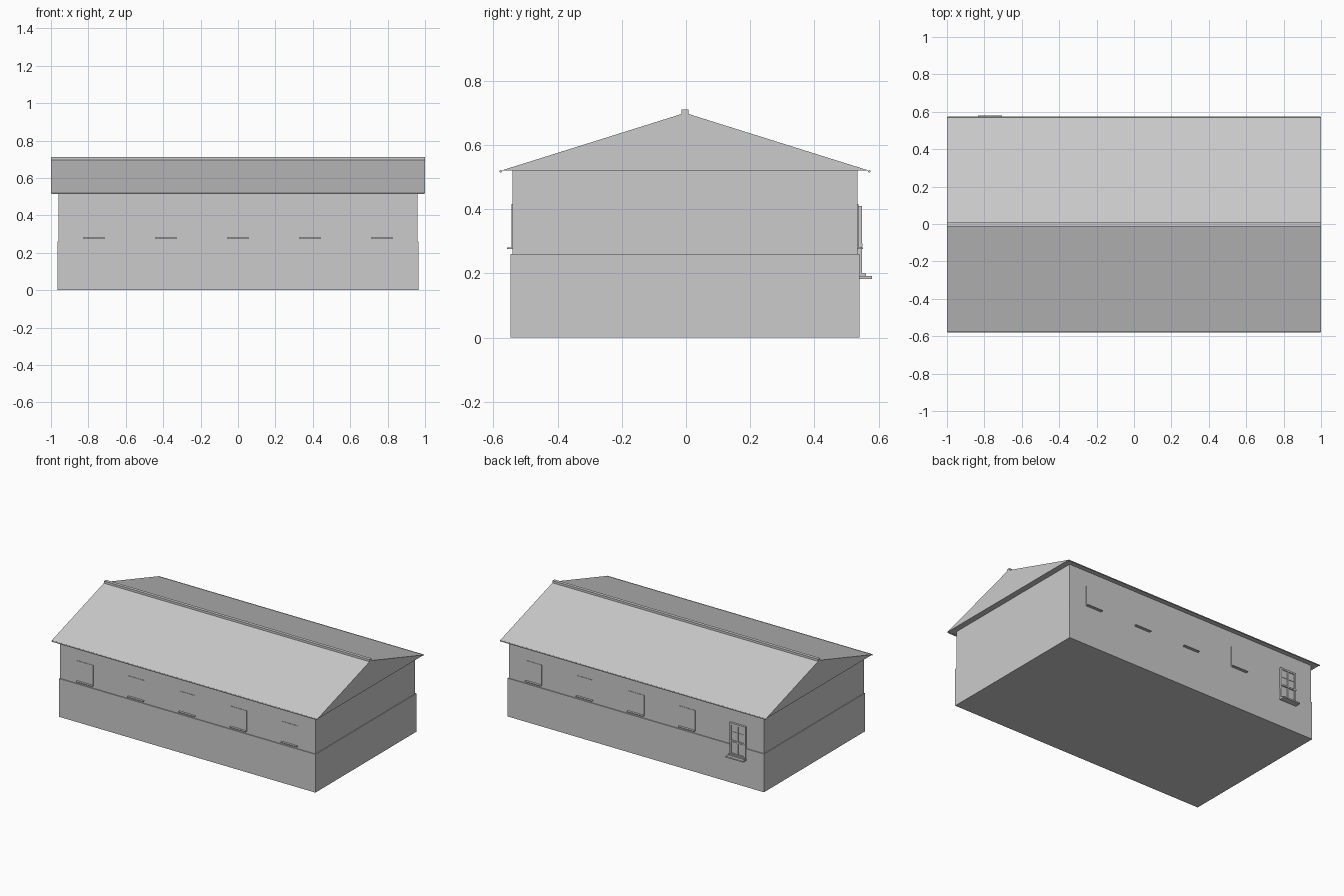
import bpy
import bmesh
import math

if "Cube" in bpy.data.objects:
    bpy.data.objects.remove(bpy.data.objects["Cube"], do_unlink=True)

grey = bpy.data.materials.new("plain_grey")
grey.use_nodes = True
colour = (0.6, 0.6, 0.6, 1)
grey.diffuse_color = colour
grey.node_tree.nodes["Principled BSDF"].inputs["Base Color"].default_value = colour

MID = -0.003        # the building's centre line in y
LOWER = 0.543       # half depths of the two wall bands
UPPER = 0.537
EAVE = 0.574
WINDOW_W = 0.12
WINDOWS = [-0.77, -0.385, 0, 0.385, 0.77]


def finish(name, bm):
    bmesh.ops.recalc_face_normals(bm, faces=bm.faces)
    mesh = bpy.data.meshes.new(name)
    bm.to_mesh(mesh)
    bm.free()
    mesh.materials.append(grey)
    obj = bpy.data.objects.new(name, mesh)
    bpy.context.collection.objects.link(obj)
    return obj


def box(name, x, y, z):
    """Box from (low, high) pairs on each axis."""
    bm = bmesh.new()
    bmesh.ops.create_cube(bm, size=1)
    for v in bm.verts:
        v.co = [(a + b) / 2 + c * (b - a) for (a, b), c in zip((x, y, z), v.co)]
    return finish(name, bm)


def extrude_x(name, profile, half):
    """Extrude a (y, z) outline along x."""
    bm = bmesh.new()
    face = bm.faces.new([bm.verts.new((-half, y, z)) for y, z in profile])
    new = bmesh.ops.extrude_face_region(bm, geom=[face])["geom"]
    bmesh.ops.translate(bm, vec=(2 * half, 0, 0),
                        verts=[v for v in new if isinstance(v, bmesh.types.BMVert)])
    return finish(name, bm)


# Walls
box("lower_wall", (-0.965, 0.965), (MID - LOWER, MID + LOWER), (0, 0.26))
box("upper_wall", (-0.96, 0.96), (MID - UPPER, MID + UPPER), (0.26, 0.52))

# Solid gabled roof with ridge cap and rounded eave edges
extrude_x("roof", [(MID - EAVE, 0.52), (MID + EAVE, 0.52), (MID, 0.70)], 1)
box("ridge_cap", (-1, 1), (MID - 0.011, MID + 0.011), (0.693, 0.711))
for side, label in ((-1, "front"), (1, "back")):
    ring = [(MID + side * EAVE + 0.004 * math.cos(i * math.pi / 4),
             0.518 + 0.004 * math.sin(i * math.pi / 4)) for i in range(8)]
    extrude_x(label + "_eave_edge", ring, 0.998)

# Flat windows with thin sills on both long walls
for side, label in ((-1, "front"), (1, "back")):
    for x in WINDOWS:
        if side == 1 and x == WINDOWS[0]:
            continue
        span = (x - WINDOW_W / 2, x + WINDOW_W / 2)
        wall = MID + side * UPPER

        def depth(d):
            return tuple(sorted((wall - side * 0.002, wall + side * d)))
        box(label + "_window_pane", span, depth(0.003), (0.28, 0.416))
        box(label + "_window_sill", span, depth(0.018), (0.276, 0.281))

# Tall framed window at the back
cx, half = WINDOWS[0], WINDOW_W / 2
low, high, bar = 0.193, 0.41, 0.012
wall = MID + UPPER
front = 0.548
box("tall_window_glass", (cx - half, cx + half), (wall, 0.542), (low, high))
for s in (-1, 1):
    edge = cx + s * (half - bar / 2)
    box("tall_window_side_frame", (edge - bar / 2, edge + bar / 2),
        (wall, front), (low, high))
for z in (low + bar / 2, high - bar / 2):
    box("tall_window_rail", (cx - half, cx + half), (wall, front),
        (z - bar / 2, z + bar / 2))
box("tall_window_mullion", (cx - 0.005, cx + 0.005), (wall, 0.547), (low, high))
box("tall_window_transom", (cx - half, cx + half), (wall, 0.55), (0.284, 0.294))
box("tall_window_glazing_bar", (cx - half, cx + half), (wall, 0.545), (0.346, 0.352))
box("tall_window_sill_step", (cx - half, cx + half), (wall, 0.56), (0.19, 0.2))
box("tall_window_sill", (cx - half - 0.005, cx + half + 0.005),
    (wall, 0.58), (0.183, 0.192))
